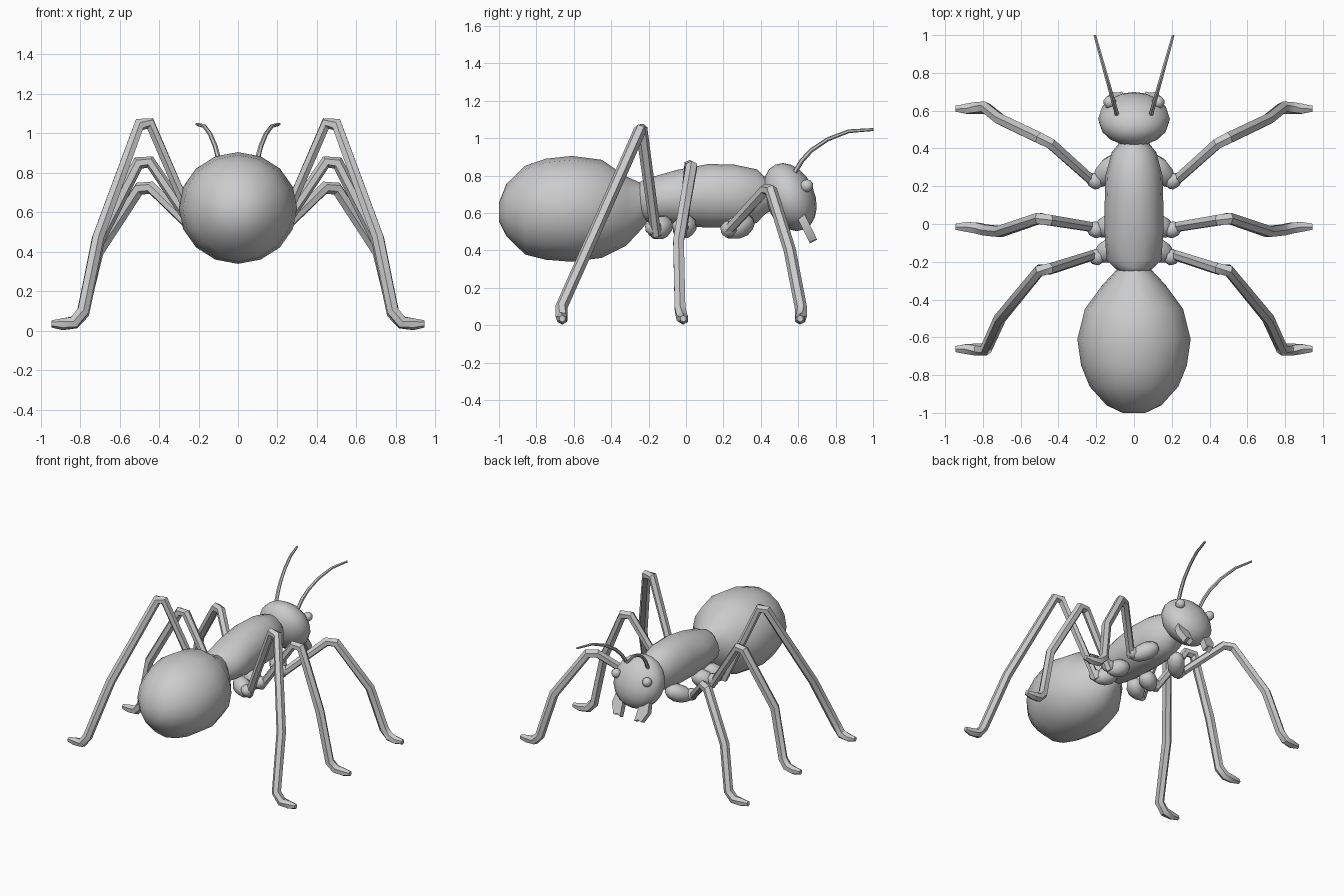
import bpy, bmesh, math
from mathutils import Vector, Matrix

if "Cube" in bpy.data.objects:
    bpy.data.objects.remove(bpy.data.objects["Cube"])


def finish(name, bm, mirror=False, angle=40):
    bmesh.ops.recalc_face_normals(bm, faces=bm.faces)
    me = bpy.data.meshes.new(name)
    bm.to_mesh(me)
    bm.free()
    ob = bpy.data.objects.new(name, me)
    bpy.context.collection.objects.link(ob)
    if mirror:
        ob.modifiers.new("mirror", 'MIRROR')
    bpy.ops.object.select_all(action='DESELECT')
    ob.select_set(True)
    bpy.context.view_layer.objects.active = ob
    bpy.ops.object.shade_smooth_by_angle(angle=math.radians(angle))
    return ob


def skin(bm, rings):
    n = len(rings[0])
    rows = [[bm.verts.new(p) for p in r] for r in rings]
    for a, b in zip(rows, rows[1:]):
        for i in range(n):
            j = (i + 1) % n
            bm.faces.new((a[i], a[j], b[j], b[i]))
    bm.faces.new(rows[0])
    bm.faces.new(rows[-1])


def body(name, sections, n=16):
    # sections: (y, z centre, x radius, z radius)
    rings = []
    for y, z, rx, rz in sections:
        angs = [2 * math.pi * i / n for i in range(n)]
        rings.append([Vector((rx * math.cos(a), y, z + rz * math.sin(a))) for a in angs])
    bm = bmesh.new()
    skin(bm, rings)
    return finish(name, bm, angle=60)


def tube(name, pts, radii, n=6, angle=40):
    pts = [Vector(p) for p in pts]
    run = pts[-1] - pts[0]
    side = Vector((-run.y, run.x, 0)).normalized()
    rings = []
    for k, p in enumerate(pts):
        t = Vector((0, 0, 0))
        if k > 0:
            t += (p - pts[k - 1]).normalized()
        if k < len(pts) - 1:
            t += (pts[k + 1] - p).normalized()
        t.normalize()
        u = (side - t * side.dot(t)).normalized()
        v = t.cross(u)
        angs = [2 * math.pi * i / n + math.pi / n for i in range(n)]
        rings.append([p + radii[k] * (u * math.cos(a) + v * math.sin(a)) for a in angs])
    bm = bmesh.new()
    skin(bm, rings)
    return finish(name, bm, True, angle)


def bulb(name, a, b, r):
    # rounded joint segment between two points
    a, b = Vector(a), Vector(b)
    ts = [0, 0.12, 0.35, 0.65, 0.88, 1]
    rs = [0.35, 0.75, 1, 0.95, 0.65, 0.35]
    tube(name, [a.lerp(b, t) for t in ts], [r * s for s in rs], 8, 60)


def ball(name, loc, scale, rot=0.0, mirror=False, seg=14, rows=9):
    bm = bmesh.new()
    m = Matrix.Translation(loc) @ Matrix.Rotation(rot, 4, 'X') @ Matrix.Diagonal((*scale, 1))
    bmesh.ops.create_uvsphere(bm, u_segments=seg, v_segments=rows, radius=1, matrix=m)
    return finish(name, bm, mirror, 60)


# abdomen, thorax, head
body("abdomen", [(-1.0, .605, .06, .05), (-.96, .615, .145, .14), (-.86, .615, .235, .237),
                 (-.75, .62, .28, .27), (-.61, .622, .3, .283), (-.45, .622, .26, .262),
                 (-.32, .61, .165, .185), (-.24, .635, .09, .125), (-.2, .65, .07, .09)])
body("thorax", [(-.26, .66, .07, .095), (-.23, .665, .105, .11), (-.19, .67, .145, .12),
                (-.05, .68, .155, .15), (.12, .692, .155, .17), (.26, .69, .15, .168),
                (.38, .69, .118, .143), (.42, .692, .085, .1), (.47, .69, .06, .07)])
ball("head", (0, .555, .685), (.19, .133, .19), .42, seg=16, rows=10)
ball("eye", (.128, .645, .745), (.034, .036, .034), .42, True, 10, 6)

# antennae
ys_zs = [(.57, .80), (.62, .88), (.67, .935), (.76, .995), (.87, 1.037), (1.0, 1.046)]
tube("antenna", [(.09 + (y - .58) * .28, y, z) for y, z in ys_zs],
     [.013, .013, .012, .011, .01, .008])

# mandibles: flat blades under the head
bm = bmesh.new()
blade = [(.085, 0), (.135, 0), (.15, .09), (.115, .165), (.085, .155), (.06, .17), (.065, .08)]
down, across = Vector((0, .44, -.9)), Vector((0, .9, .44)) * .022
skin(bm, [[Vector((x, .607, .6)) + down * d + across * s for x, d in blade] for s in (-1, 1)])
finish("mandible", bm, True)

# legs: hip segment start, hip segment end, then path from hip to toe
legs = {
    "front": ((.08, .35, .56), (.20, .21, .49),
              [(.20, .21, .49), (.44, .425, .725), (.50, .455, .72), (.71, .555, .40),
               (.785, .615, .09), (.83, .615, .042), (.89, .61, .033), (.945, .61, .035)]),
    "middle": ((.07, .025, .55), (.20, -.045, .50),
               [(.20, -.02, .49), (.445, .02, .855), (.505, .03, .85), (.71, -.04, .45),
                (.785, -.032, .09), (.83, -.022, .042), (.89, -.015, .033), (.945, -.015, .035)]),
    "rear": ((.07, -.10, .55), (.20, -.18, .49),
             [(.20, -.16, .48), (.445, -.238, 1.05), (.50, -.245, 1.045), (.71, -.50, .47),
              (.785, -.665, .10), (.83, -.665, .042), (.89, -.662, .033), (.945, -.662, .035)]),
}
for key, (a, b, path) in legs.items():
    bulb(key + "_coxa", a, b, .062)
    hip, knee = Vector(path[0]), Vector(path[1])
    d = (knee - hip).normalized()
    bulb(key + "_trochanter", Vector(b) + Vector((-.03, 0, .01)), hip + d * .07, .045)
    tube(key + "_leg", path, [.028, .032, .034, .033, .033, .033, .03, .018])
